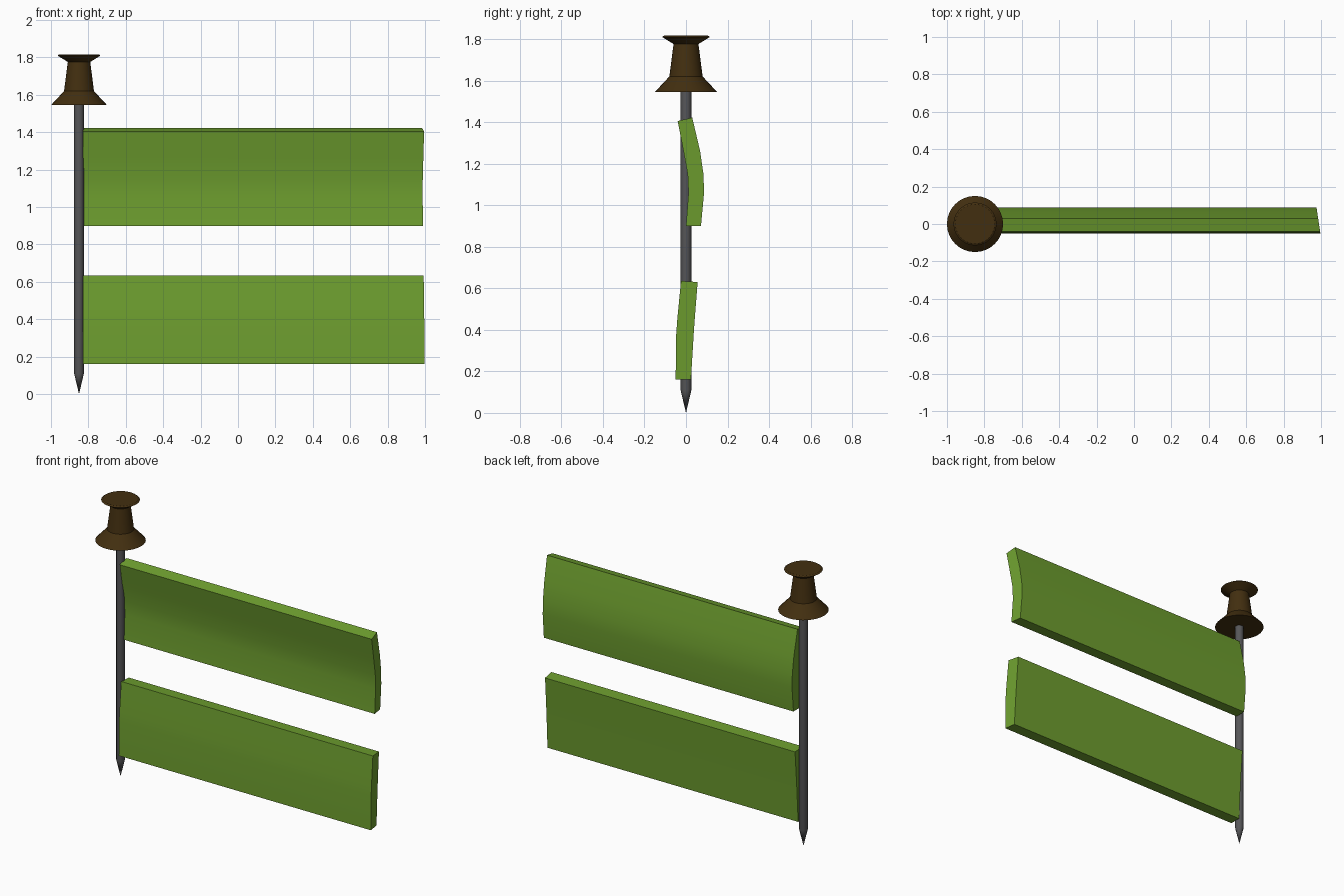
import bpy, bmesh, math

if "Cube" in bpy.data.objects:
    bpy.data.objects.remove(bpy.data.objects["Cube"])

def mat(name, rgb):
    m = bpy.data.materials.new(name)
    m.diffuse_color = (*rgb, 1)
    m.use_nodes = True
    m.node_tree.nodes["Principled BSDF"].inputs["Base Color"].default_value = m.diffuse_color
    return m

GREEN = mat("leaf green", (0.155, 0.342, 0.028))
BROWN = mat("dark brown", (0.055, 0.028, 0.005))
STEEL = mat("dark steel", (0.095, 0.095, 0.1))
PIN_X = -0.85

def finish(name, bm, material, angle):
    bmesh.ops.recalc_face_normals(bm, faces=bm.faces)
    me = bpy.data.meshes.new(name)
    bm.to_mesh(me)
    bm.free()
    me.materials.append(material)
    ob = bpy.data.objects.new(name, me)
    bpy.context.collection.objects.link(ob)
    bpy.ops.object.select_all(action='DESELECT')
    ob.select_set(True)
    bpy.context.view_layer.objects.active = ob
    bpy.ops.object.shade_smooth_by_angle(angle=math.radians(angle))
    return ob

def lathe(name, profile, sides, material):
    """Closed turned shape from (radius, z) points around the pin axis."""
    bm = bmesh.new()
    rings = []
    for r, z in profile:
        if r == 0:
            rings.append([bm.verts.new((PIN_X, 0, z))] * sides)
        else:
            rings.append([bm.verts.new((PIN_X + r * math.cos(2 * math.pi * i / sides),
                                        r * math.sin(2 * math.pi * i / sides), z))
                          for i in range(sides)])
    for a, b in zip(rings, rings[1:]):
        for i in range(sides):
            j = (i + 1) % sides
            bm.faces.new(list(dict.fromkeys((a[i], a[j], b[j], b[i]))))
    return finish(name, bm, material, 35)

def banner(name, front, back):
    """Wavy slab: (y, z) cross-section drawn along x, outer end slightly slanted."""
    bm = bmesh.new()
    def row(pts, end):
        return [bm.verts.new((0.989 - 0.15 * y if end else -0.828, y, z)) for y, z in pts]
    f0, f1, b0, b1 = row(front, 0), row(front, 1), row(back, 0), row(back, 1)
    for i in range(len(front) - 1):
        for q in ((f0, f1), (b1, b0), (f1, b1), (b0, f0)):
            bm.faces.new((q[0][i], q[0][i + 1], q[1][i + 1], q[1][i]))
    for i in (0, -1):
        bm.faces.new((f0[i], f1[i], b1[i], b0[i]))
    return finish(name, bm, GREEN, 30)

# pin needle and its turned handle
lathe("needle", [(0, 0), (0.026, 0.11), (0.026, 1.56), (0, 1.56)], 12, STEEL)
lathe("pin_handle", [(0, 1.545), (0.15, 1.545), (0.08, 1.62), (0.06, 1.776),
                     (0.115, 1.81), (0.105, 1.817), (0, 1.817)], 32, BROWN)

# two banners, front and back outline listed top to bottom
banner("upper_banner",
       [(-0.04, 1.405), (-0.012, 1.26), (0.008, 1.15), (0.012, 1.06), (0, 0.9)],
       [(0.03, 1.422), (0.068, 1.26), (0.084, 1.15), (0.087, 1.06), (0.072, 0.9)])
banner("lower_banner",
       [(-0.024, 0.635), (-0.042, 0.45), (-0.047, 0.38), (-0.05, 0.16)],
       [(0.056, 0.63), (0.042, 0.45), (0.037, 0.38), (0.024, 0.16)])
